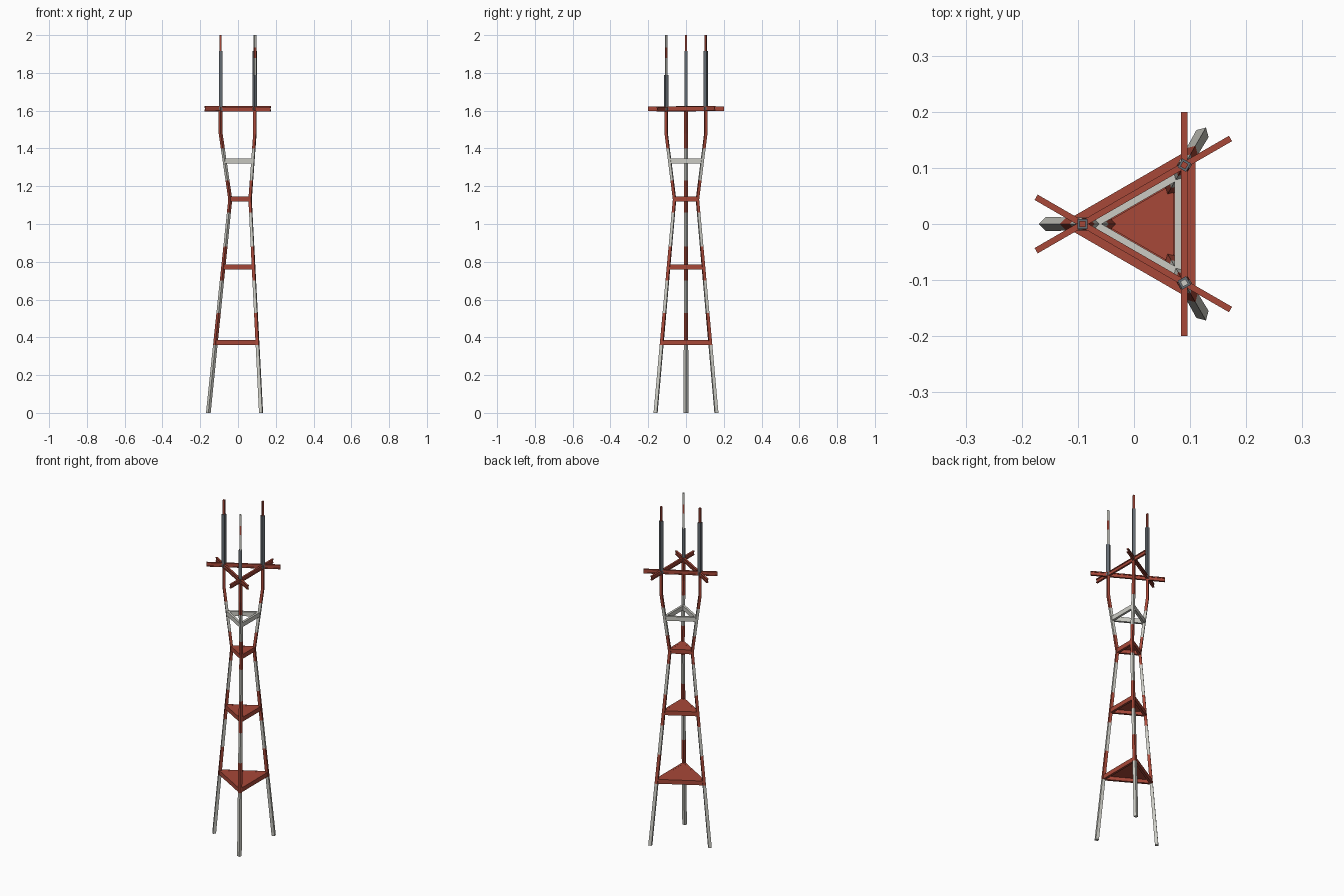
import bpy, bmesh
from math import radians, cos, sin
from mathutils import Vector

if "Cube" in bpy.data.objects:
    bpy.data.objects.remove(bpy.data.objects["Cube"])

CX = 0.029                      # triangle centre, offset so the model is centred
ANGLES = [180, 60, -60]         # leg directions


def material(name, rgb):
    m = bpy.data.materials.new(name)
    m.diffuse_color = (*rgb, 1)
    m.use_nodes = True
    m.node_tree.nodes["Principled BSDF"].inputs["Base Color"].default_value = m.diffuse_color
    return m


RED = material("red_paint", (0.39, 0.065, 0.04))
WHITE = material("white_paint", (0.60, 0.60, 0.55))
STEEL = material("dark_steel", (0.13, 0.15, 0.17))


def finish(name, bm, mats):
    bmesh.ops.recalc_face_normals(bm, faces=bm.faces)
    me = bpy.data.meshes.new(name)
    bm.to_mesh(me)
    bm.free()
    for m in mats:
        me.materials.append(m)
    ob = bpy.data.objects.new(name, me)
    bpy.context.collection.objects.link(ob)
    return ob


def loft(name, rings, mats, bands):
    """Join rings of points; bands[i] is the material slot of span i."""
    bm = bmesh.new()
    rows = [[bm.verts.new(p) for p in r] for r in rings]
    n = len(rows[0])
    for i in range(len(rows) - 1):
        for j in range(n):
            k = (j + 1) % n
            f = bm.faces.new((rows[i][j], rows[i][k], rows[i + 1][k], rows[i + 1][j]))
            f.material_index = bands[i]
    bm.faces.new(rows[0]).material_index = bands[0]
    bm.faces.new(rows[-1]).material_index = bands[-1]
    return finish(name, bm, mats)


def section(radius, z, angle, half, turn):
    """Four-sided ring around a leg axis; turn 0 points a corner outward."""
    a = radians(angle)
    c = Vector((CX + radius * cos(a), radius * sin(a), z))
    return [c + Vector((cos(a + radians(turn + 90 * i)), sin(a + radians(turn + 90 * i)), 0)) * half
            for i in range(4)]


def interp(z, pts):
    for (z0, v0), (z1, v1) in zip(pts, pts[1:]):
        if z <= z1:
            return v0 + (v1 - v0) * (z - z0) / (z1 - z0)
    return pts[-1][1]


LEG_R = [(0, 0.186), (1.13, 0.070), (1.48, 0.121), (1.62, 0.121)]
LEG_W = [(0, 0.0125), (1.13, 0.0105), (1.62, 0.0105)]


def leg_r(z):
    return interp(z, LEG_R)


def beam(name, angle, dist, z, length, profile, mat):
    """Straight bar along one triangle side, profile given as (outward, up)."""
    a = radians(angle)
    out, along = Vector((cos(a), sin(a), 0)), Vector((-sin(a), cos(a), 0))
    mid = Vector((CX, 0, z)) + out * dist
    rings = [[mid + along * s + out * u + Vector((0, 0, v)) for u, v in profile]
             for s in (-length / 2, length / 2)]
    return loft(name, rings, [mat], [0])


def rect(w, h):
    return [(-w, -h), (w, -h), (w, h), (-w, h)]


# Three banded legs, narrowing to the waist and flaring again
zs = [0, 0.36, 0.53, 0.70, 0.88, 1.06, 1.13, 1.23, 1.40, 1.48, 1.62]
bands = [0, 1, 0, 1, 0, 1, 1, 0, 1, 1]
for i, ang in enumerate(ANGLES):
    rings = [section(leg_r(z), z, ang, interp(z, LEG_W), 0) for z in zs]
    loft(f"leg_{i + 1}", rings, [WHITE, RED], bands)

# Triangular frames, the three red ones decked
for name, z, mat, decked in [("lower", 0.373, RED, True), ("middle", 0.773, RED, True),
                             ("waist", 1.132, RED, True), ("upper", 1.333, WHITE, False)]:
    r = leg_r(z)
    for i, ang in enumerate((0, 120, 240)):
        beam(f"{name}_frame_rail_{i + 1}", ang, r / 2, z, r * 1.732,
             rect(0.0065, 0.013), mat)
    if decked:
        rings = [[Vector((CX + r * cos(radians(a)), r * sin(radians(a)), z + dz))
                  for a in ANGLES] for dz in (0.007, 0.0128)]
        loft(f"{name}_deck", rings, [RED], [0])

# Crossing I-beams at the top, slightly staggered in height
W, H, T, F = 0.0055, 0.012, 0.002, 0.007
I_BEAM = [(-W, -H), (W, -H), (W, -F), (T, -F), (T, F), (W, F),
          (W, H), (-W, H), (-W, F), (-T, F), (-T, -F), (-W, -F)]
for i, (ang, dz) in enumerate([(0, 0), (120, 0.003), (240, -0.003)]):
    beam(f"top_beam_{i + 1}", ang, 0.0605, 1.61 + dz, 0.40, I_BEAM, RED)

# Antenna masts: a wide steel tube with a thin painted tip
for i, ang in enumerate(ANGLES):
    if ang == -60:
        base, zt, tip = 1.79, [1.79, 1.88, 1.935, 2.0], [0, 1, 0]
    else:
        base, zt, tip = 1.915, [1.915, 2.0], [1]
    loft(f"mast_{i + 1}", [section(0.121, z, ang, 0.0125, 45) for z in (1.60, base)],
         [STEEL], [0])
    loft(f"mast_tip_{i + 1}", [section(0.121, z, ang, 0.0075, 45) for z in zt],
         [WHITE, RED], tip)
